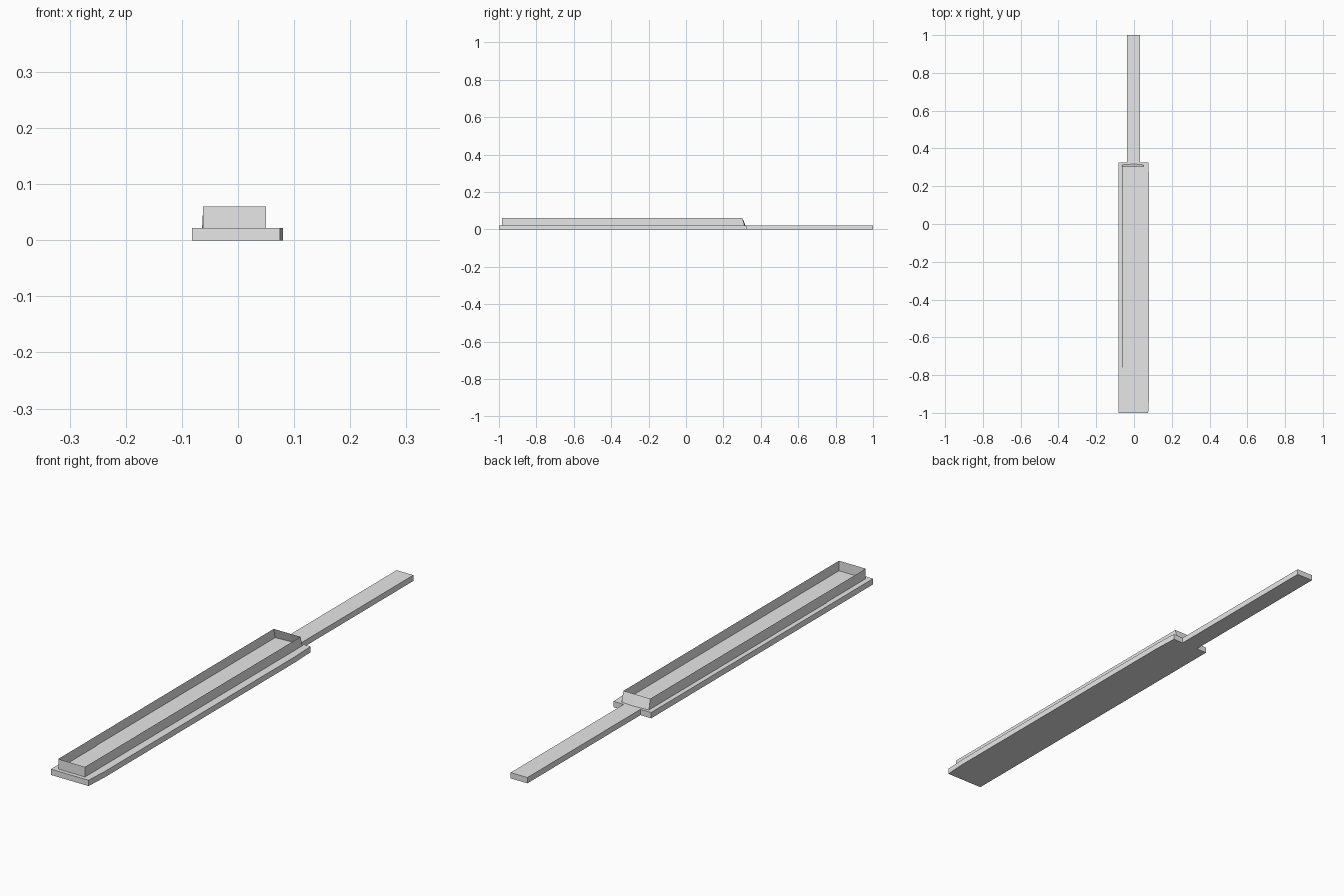
import bpy
import bmesh

cube = bpy.data.objects.get("Cube")
if cube:
    bpy.data.objects.remove(cube, do_unlink=True)

grey = bpy.data.materials.new("plain grey")
grey.use_nodes = True
colour = (0.8, 0.8, 0.8, 1)
grey.diffuse_color = colour
grey.node_tree.nodes["Principled BSDF"].inputs["Base Color"].default_value = colour

BASE_TOP = 0.022
RIM_TOP = 0.06


def make_object(name, bm):
    """Turn a bmesh into a flat-shaded grey object."""
    bmesh.ops.recalc_face_normals(bm, faces=bm.faces)
    mesh = bpy.data.meshes.new(name)
    bm.to_mesh(mesh)
    bm.free()
    mesh.materials.append(grey)
    obj = bpy.data.objects.new(name, mesh)
    bpy.context.scene.collection.objects.link(obj)
    return obj


def slab(name, outline, height):
    """Extrude a flat outline up from the ground."""
    bm = bmesh.new()
    face = bm.faces.new([bm.verts.new((x, y, 0)) for x, y in outline])
    top = bmesh.ops.extrude_face_region(bm, geom=[face], use_keep_orig=True)["geom"]
    verts = [v for v in top if isinstance(v, bmesh.types.BMVert)]
    bmesh.ops.translate(bm, verts=verts, vec=(0, 0, height))
    return make_object(name, bm)


def wall_ring(name, lower, upper):
    """Thin open wall joining a lower and an upper outline."""
    bm = bmesh.new()
    low = [bm.verts.new((x, y, BASE_TOP)) for x, y in lower]
    high = [bm.verts.new((x, y, RIM_TOP)) for x, y in upper]
    count = len(low)
    for i in range(count):
        j = (i + 1) % count
        bm.faces.new((low[i], low[j], high[j], high[i]))
    return make_object(name, bm)


# Wide base plate with its narrow handle in one outline
slab("base_and_handle", [
    (-0.082, -1), (0.075, -1), (0.08, -0.91), (0.08, 0.23), (0.076, 0.325),
    (0.033, 0.325), (0.033, 1), (-0.037, 1), (-0.037, 0.325), (-0.082, 0.325),
], BASE_TOP)

# Open tray rim: sloped back end and a slightly splayed right wall
wall_ring(
    "tray_rim",
    [(-0.062, -0.985), (0.05, -0.985), (0.05, 0.313), (0, 0.318),
     (-0.064, 0.313), (-0.064, -0.75), (-0.062, -0.76)],
    [(-0.062, -0.985), (0.05, -0.985), (0.05, 0.302), (0, 0.302),
     (-0.062, 0.302), (-0.062, -0.75), (-0.062, -0.76)],
)
